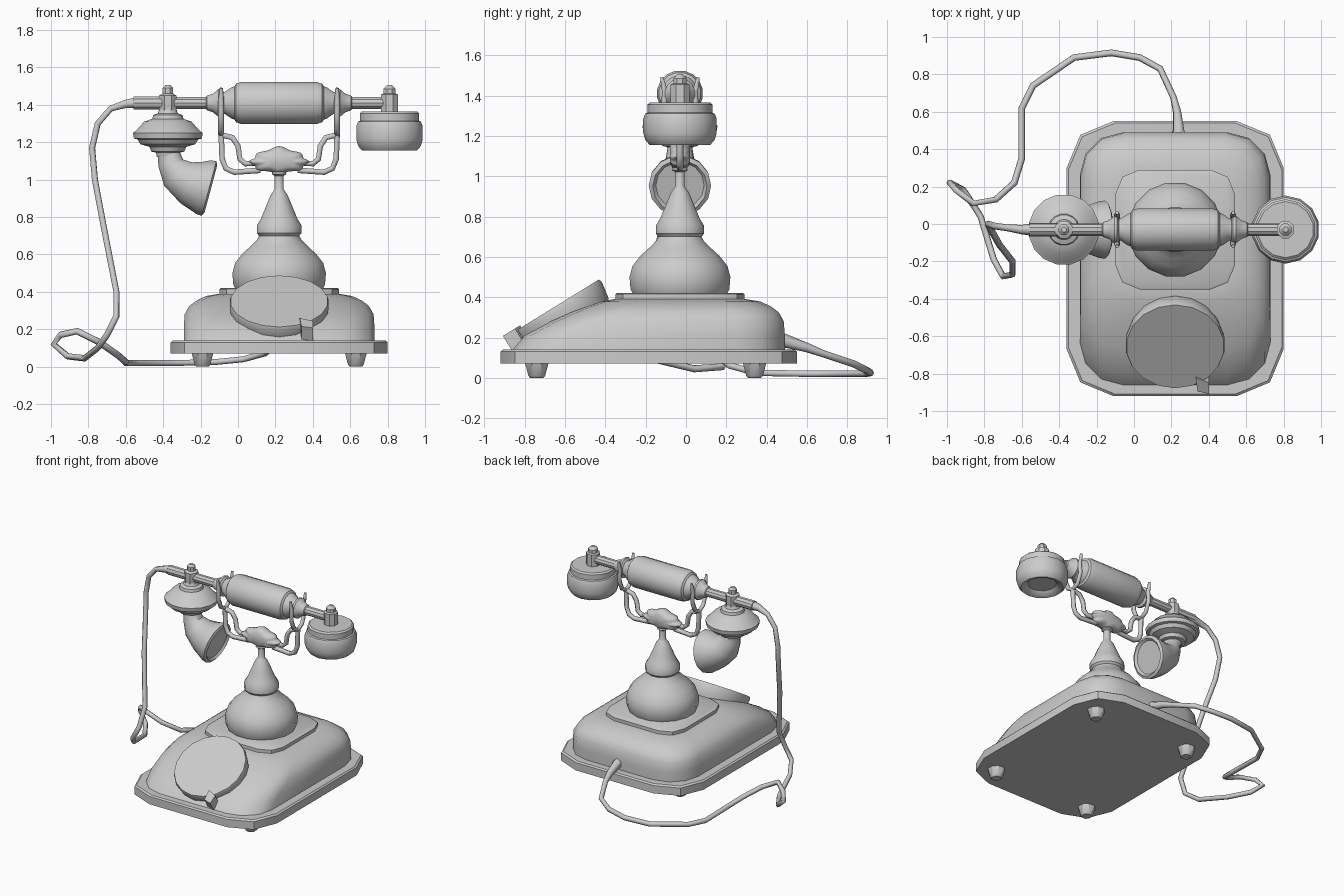
import bpy
import bmesh
import math
from mathutils import Vector, Matrix

default_cube = bpy.data.objects.get("Cube")
if default_cube:
    bpy.data.objects.remove(default_cube)

# One grey for the whole model
grey = bpy.data.materials.new("plain grey")
grey.use_nodes = True
GREY = (0.6, 0.6, 0.6, 1.0)
grey.diffuse_color = GREY
grey.node_tree.nodes["Principled BSDF"].inputs["Base Color"].default_value = GREY

CX, CY = 0.22, -0.03      # stand axis
ROD_Z = 1.41              # handset axis height


def finish(name, bm, matrix=Matrix(), angle=35):
    """Turn a bmesh into a shaded object."""
    bmesh.ops.recalc_face_normals(bm, faces=bm.faces)
    bm.transform(matrix)
    mesh = bpy.data.meshes.new(name)
    bm.to_mesh(mesh)
    bm.free()
    mesh.materials.append(grey)
    obj = bpy.data.objects.new(name, mesh)
    bpy.context.collection.objects.link(obj)
    bpy.ops.object.select_all(action="DESELECT")
    obj.select_set(True)
    bpy.context.view_layer.objects.active = obj
    bpy.ops.object.shade_smooth_by_angle(angle=math.radians(angle))
    return obj


def loft(name, rings, matrix=Matrix(), angle=35):
    """Skin a stack of equal-length rings and cap both ends."""
    bm = bmesh.new()
    loops = [[bm.verts.new(p) for p in ring] for ring in rings]
    for a, b in zip(loops, loops[1:]):
        for i in range(len(a)):
            j = (i + 1) % len(a)
            bm.faces.new((a[i], a[j], b[j], b[i]))
    bm.faces.new(loops[0])
    bm.faces.new(loops[-1])
    return finish(name, bm, matrix, angle)


def circle(radius, height, sides):
    turns = [math.tau * (i + 0.5) / sides for i in range(sides)]
    return [Vector((radius * math.cos(t), radius * math.sin(t), height)) for t in turns]


def lathe(name, profile, matrix=Matrix(), sides=16, angle=35):
    """Revolve (radius, height) pairs about local z."""
    return loft(name, [circle(r, h, sides) for r, h in profile], matrix, angle)


def rounded_rect(x0, x1, y0, y1, radius, z, steps=2):
    ring = []
    corners = ((x1, y1, -1, -1), (x0, y1, 1, -1), (x0, y0, 1, 1), (x1, y0, -1, 1))
    for quarter, (x, y, sx, sy) in enumerate(corners):
        for k in range(steps + 1):
            t = math.pi / 2 * (quarter + k / steps)
            ring.append(Vector((x + radius * (sx + math.cos(t)),
                                y + radius * (sy + math.sin(t)), z)))
    return ring


def tube(name, points, radius, scales=None):
    """Round tube through points."""
    curve = bpy.data.curves.new(name, "CURVE")
    curve.dimensions = "3D"
    curve.bevel_depth = radius
    curve.bevel_resolution = 1
    curve.use_fill_caps = True
    spline = curve.splines.new("POLY")
    spline.points.add(len(points) - 1)
    for i, p in enumerate(points):
        spline.points[i].co = (*p, 1)
        spline.points[i].radius = scales.get(i, 1) if scales else 1
    spline.use_smooth = True
    curve.materials.append(grey)
    obj = bpy.data.objects.new(name, curve)
    bpy.context.collection.objects.link(obj)
    return obj


def at(x, y, z):
    return Matrix.Translation((x, y, z))


# Base plate with a softened top edge
loft("base_plate", [rounded_rect(-0.36 + d, 0.80 - d, -0.92 + d, 0.55 - d, 0.25, z)
                    for d, z in ((0, 0.07), (0, 0.13), (0.01, 0.14))])

# Body: walls rounding over to the top, with a sloping front (side inset, front y, z)
body_levels = ((0, -0.86, 0.14), (0, -0.80, 0.21), (0.005, -0.67, 0.28), (0.03, -0.57, 0.325),
               (0.07, -0.49, 0.355), (0.12, -0.42, 0.378), (0.19, -0.36, 0.39))
loft("body", [rounded_rect(-0.29 + d, 0.73 - d, front, 0.49 - d, 0.23 - d / 2, z, 3)
              for d, front, z in body_levels], angle=50)

# Feet
for side, fx in (("right", -0.19), ("left", 0.63)):
    for end, fy in (("front", -0.74), ("back", 0.34)):
        lathe(f"{end}_{side}_foot", ((0.035, 0), (0.045, 0.01), (0.065, 0.08)),
              at(fx, fy, 0), sides=8)

# Dial and its finger stop on the slope
tilt = Matrix.Rotation(math.radians(31.7), 4, "X")
dial_frame = at(CX, -0.655, 0.35) @ tilt
lathe("dial", ((0.24, -0.13), (0.255, -0.10), (0.268, -0.02), (0.262, 0)), dial_frame, 18)
stop = [Vector(p) for p in ((0.11, -0.19, 0), (0.18, -0.22, 0), (0.18, -0.29, 0), (0.12, -0.275, 0))]
loft("finger_stop", [[p + Vector((0, 0, h)) for p in stop] for h in (-0.07, 0.012)], dial_frame)

# Platform and turned stand
loft("platform", [rounded_rect(CX - w, CX + w, CY - w, CY + w, 0.13, z)
                  for w, z in ((0.32, 0.37), (0.32, 0.415), (0.31, 0.422))])
lathe("stand", ((0.235, 0.41), (0.25, 0.44), (0.255, 0.50), (0.24, 0.555), (0.20, 0.605),
                (0.155, 0.645), (0.12, 0.68), (0.11, 0.70), (0.122, 0.715), (0.122, 0.755),
                (0.10, 0.79), (0.075, 0.85), (0.045, 0.92), (0.03, 0.94), (0.024, 0.95),
                (0.024, 1.02), (0.04, 1.03), (0.03, 1.06)), at(CX, CY, 0))


# Scalloped cradle centre
def scallop(scale, y):
    ring = []
    for i in range(40):
        t = math.tau * i / 40
        wave = scale * (1 + 0.08 * math.cos(8 * t))
        peak = 0.02 * max(0, math.sin(t)) ** 6
        ring.append(Vector((0.152 * wave * math.cos(t), y,
                            0.06 * wave * math.sin(t) + peak)))
    return ring


loft("cradle_centre", [scallop(s, y) for s, y in
                       ((0.55, -0.05), (0.85, -0.035), (1, -0.01),
                        (1, 0.01), (0.85, 0.035), (0.55, 0.05))], at(CX, CY, 1.095), 50)

# Fork arms and prongs, mirrored about the stand
lower_arm = ((0.10, 1.05), (0.24, 1.04), (0.285, 1.06), (0.305, 1.11), (0.31, 1.24))
upper_arm = ((0.12, 1.09), (0.18, 1.085), (0.21, 1.11), (0.22, 1.18), (0.25, 1.225), (0.31, 1.24))
prongs = ((-0.09, 1.49), (-0.075, 1.42), (-0.08, 1.34), (-0.05, 1.27), (0, 1.24),
          (0.05, 1.27), (0.08, 1.34), (0.075, 1.42), (0.09, 1.49))
for side, s in (("right", -1), ("left", 1)):
    for label, path in (("lower", lower_arm), ("upper", upper_arm)):
        tube(f"{side}_{label}_arm", [(CX + s * x, CY, z) for x, z in path], 0.017)
    tube(f"{side}_prongs", [(CX + s * 0.31, CY + y, z) for y, z in prongs], 0.016,
         {0: 0.6, len(prongs) - 1: 0.6})

# Handset grip, collars and rod along x
along_x = at(CX, CY, ROD_Z) @ Matrix.Rotation(math.pi / 2, 4, "Y")
grip_half = ((0.115, 0.20), (0.105, 0.23), (0.09, 0.24), (0.085, 0.255), (0.06, 0.29), (0.058, 0.30),
             (0.075, 0.31), (0.075, 0.325), (0.05, 0.355), (0.04, 0.385), (0.033, 0.39))
grip = [(r, -h) for r, h in reversed(grip_half)] + list(grip_half)
lathe("handset_grip", grip, along_x)
lathe("handset_rod", ((0.033, -0.78), (0.033, 0.57)), along_x, 10)
lathe("rod_sleeve", ((0.036, -0.78), (0.036, -0.62)), along_x, 10)

# Earpiece with a hollow underside
lathe("earpiece", ((0.10, 1.185), (0.125, 1.16), (0.15, 1.155), (0.172, 1.18), (0.182, 1.215),
                   (0.182, 1.285), (0.172, 1.31), (0.162, 1.315), (0.162, 1.355), (0.15, 1.365)),
      at(0.81, CY, 0), 14)
lathe("earpiece_cap", ((0.05, 1.35), (0.05, 1.455), (0.035, 1.46), (0.035, 1.485), (0.015, 1.505)),
      at(0.81, CY, 0), 8)

# Transmitter, stacked discs on the same rod
lathe("transmitter", ((0.06, 1.12), (0.065, 1.145), (0.09, 1.15), (0.10, 1.175), (0.15, 1.19),
                      (0.165, 1.215), (0.185, 1.22), (0.19, 1.25), (0.17, 1.265), (0.13, 1.31),
                      (0.085, 1.325), (0.08, 1.345), (0.055, 1.355), (0.045, 1.38)),
      at(-0.375, CY, 0))
lathe("transmitter_cap", ((0.042, 1.34), (0.05, 1.375), (0.05, 1.45), (0.03, 1.46),
                          (0.03, 1.49), (0.015, 1.505)), at(-0.375, CY, 0), 8)

# Curved mouth horn: (x, z, radius, turn from downwards)
horn = ((-0.37, 1.15, 0.06, 0), (-0.36, 1.09, 0.07, 15), (-0.32, 1.03, 0.10, 40),
        (-0.25, 0.985, 0.128, 62), (-0.185, 0.96, 0.152, 75), (-0.155, 0.953, 0.155, 75),
        (-0.145, 0.95, 0.135, 75), (-0.16, 0.954, 0.12, 75))
loft("mouth_horn", [[at(x, CY, z) @ Matrix.Rotation(math.radians(-turn), 4, "Y") @ p
                     for p in circle(r, 0, 14)] for x, z, r, turn in horn], angle=45)

# Cord from the handset, looping on the ground to the back of the body
cord = ((-0.55, CY, 1.41), (-0.60, CY, 1.405), (-0.68, -0.02, 1.38), (-0.75, -0.01, 1.30),
        (-0.78, 0, 1.17), (-0.765, -0.03, 1), (-0.72, -0.11, 0.76), (-0.65, -0.2, 0.4),
        (-0.65, -0.27, 0.27), (-0.70, -0.28, 0.17), (-0.75, -0.19, 0.1), (-0.82, 0.04, 0.045),
        (-0.91, 0.18, 0.055), (-0.985, 0.22, 0.12), (-0.95, 0.18, 0.17), (-0.86, 0.11, 0.19),
        (-0.74, 0.13, 0.13), (-0.64, 0.22, 0.06), (-0.6, 0.35, 0.025), (-0.6, 0.62, 0.02),
        (-0.54, 0.74, 0.02), (-0.32, 0.89, 0.02), (-0.12, 0.915, 0.025), (0.03, 0.89, 0.04),
        (0.14, 0.83, 0.07), (0.21, 0.68, 0.12), (0.23, 0.60, 0.15), (0.24, 0.47, 0.19))
tube("cord", cord, 0.018, {0: 1.8, 1: 1.4, len(cord) - 2: 1.3, len(cord) - 1: 2})
